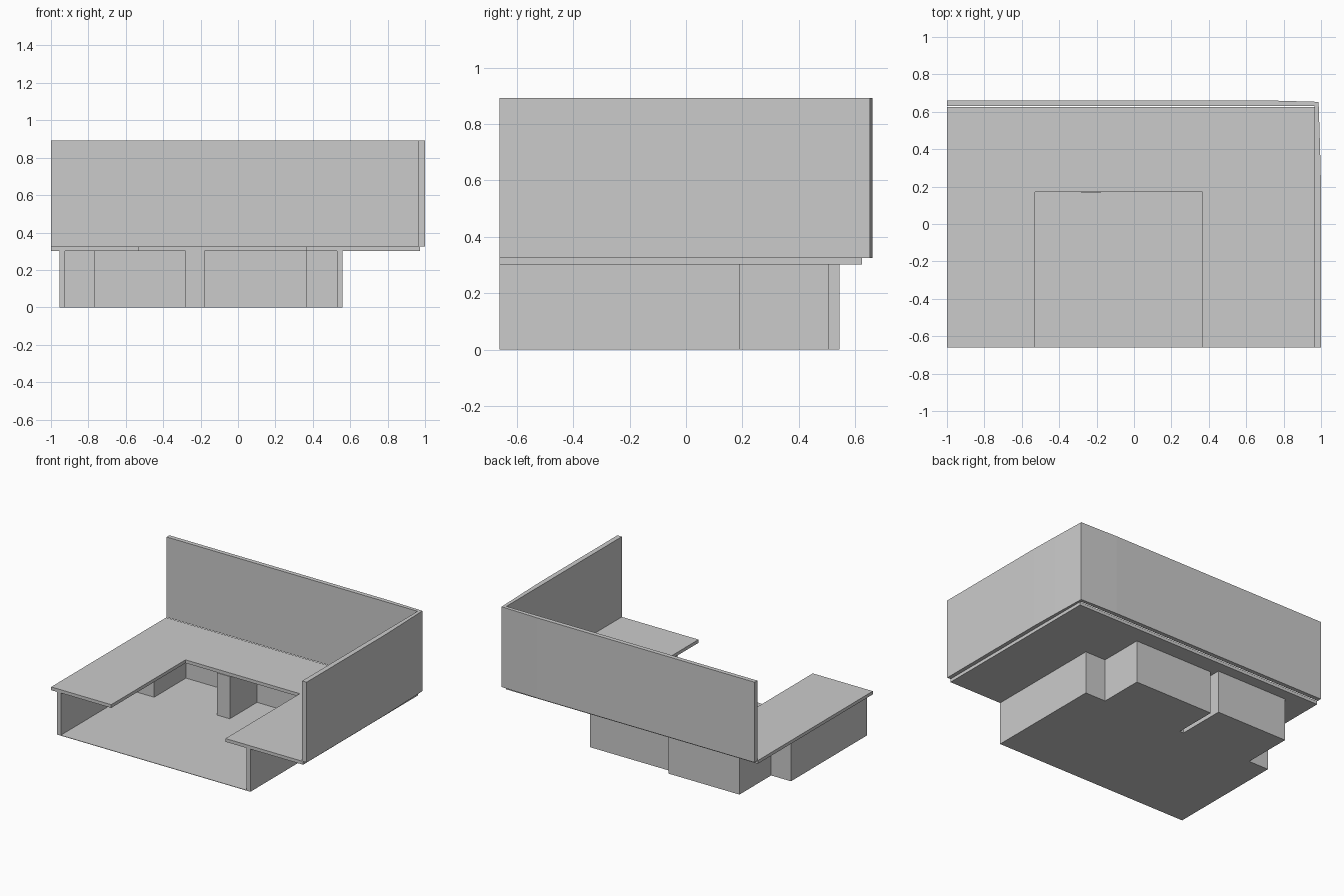
import bpy, bmesh

if "Cube" in bpy.data.objects:
    bpy.data.objects.remove(bpy.data.objects["Cube"])


def prism(name, outline, z0, z1):
    """Extrude a closed plan outline between two heights."""
    bm = bmesh.new()
    face = bm.faces.new([bm.verts.new((x, y, z0)) for x, y in outline])
    ext = bmesh.ops.extrude_face_region(bm, geom=[face], use_keep_orig=True)
    top = [v for v in ext["geom"] if isinstance(v, bmesh.types.BMVert)]
    bmesh.ops.translate(bm, verts=top, vec=(0, 0, z1 - z0))
    bmesh.ops.recalc_face_normals(bm, faces=bm.faces)
    me = bpy.data.meshes.new(name)
    bm.to_mesh(me)
    bm.free()
    ob = bpy.data.objects.new(name, me)
    bpy.context.collection.objects.link(ob)
    return ob


FRONT = -0.661

# Base plan: stepped open shell with a narrow slot in the back
outer = [(0.56, FRONT), (0.56, 0.19), (0.40, 0.19), (0.40, 0.505),
         (-0.215, 0.505), (-0.215, 0.20), (-0.245, 0.20), (-0.245, 0.545),
         (-0.80, 0.545), (-0.80, 0.19), (-0.955, 0.19), (-0.955, FRONT)]
inner = [(0.53, FRONT), (0.53, 0.155), (0.365, 0.155), (0.365, 0.47),
         (-0.18, 0.47), (-0.18, 0.165), (-0.28, 0.165), (-0.28, 0.51),
         (-0.765, 0.51), (-0.765, 0.155), (-0.925, 0.155), (-0.925, FRONT)]
prism("base_walls", outer + inner[::-1], 0, 0.302)
prism("base_floor", inner, 0, 0.003)

# U-shaped slab, open at the front
prism("upper_slab", [(-1, FRONT), (-0.53, FRONT), (-0.53, 0.17), (0.365, 0.17),
                     (0.365, FRONT), (0.973, FRONT), (0.973, 0.625), (-1, 0.625)],
      0.302, 0.325)

# L-shaped screen with a slightly drawn-in outer corner
prism("upper_walls", [(1, FRONT), (1, 0.2), (0.995, 0.4), (0.987, 0.653),
                      (0.7, 0.661), (-1, 0.661), (-1, 0.63),
                      (0.965, 0.63), (0.965, FRONT)],
      0.325, 0.893)
